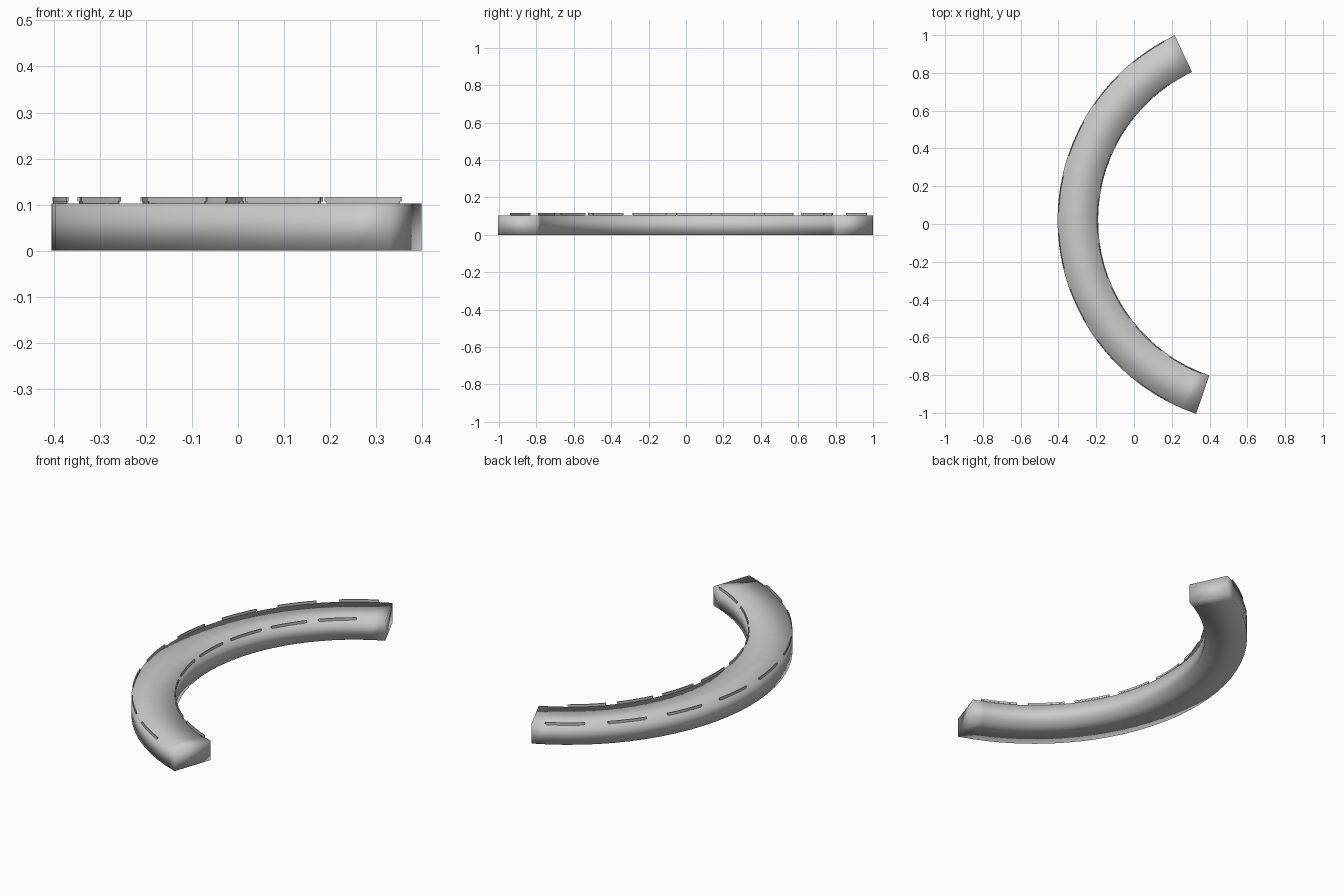
import bpy, bmesh
from math import radians, cos, sin

if "Cube" in bpy.data.objects:
    bpy.data.objects.remove(bpy.data.objects["Cube"])

CX, CY = 0.678, 0.02      # centre of the arc
R_OUT, R_IN = 1.083, 0.868


def arc_block(name, r0, r1, z0, z1, a0, a1, steps, smooth=False, color=None):
    """Rectangular section swept along an arc, closed at both ends."""
    bm = bmesh.new()
    rings = []
    for i in range(steps + 1):
        a = radians(a0 + (a1 - a0) * i / steps)
        rings.append([bm.verts.new((CX + r * cos(a), CY + r * sin(a), z))
                      for r, z in ((r0, z0), (r1, z0), (r1, z1), (r0, z1))])
    for p, q in zip(rings, rings[1:]):
        for k in range(4):
            n = (k + 1) % 4
            bm.faces.new((p[k], p[n], q[n], q[k]))
    bm.faces.new(rings[0])
    bm.faces.new(rings[-1])
    bmesh.ops.recalc_face_normals(bm, faces=bm.faces)
    for f in bm.faces:
        f.smooth = smooth
    me = bpy.data.meshes.new(name)
    bm.to_mesh(me)
    bm.free()
    ob = bpy.data.objects.new(name, me)
    bpy.context.collection.objects.link(ob)
    if color:
        me.materials.append(color)
    return ob


pale = bpy.data.materials.new("pale_strip")
pale.diffuse_color = (0.95, 0.95, 0.95, 1)
pale.use_nodes = True
pale.node_tree.nodes["Principled BSDF"].inputs["Base Color"].default_value = pale.diffuse_color

# Curved main body, smooth all round
arc_block("curved_body", R_IN, R_OUT, 0, 0.103, 115.3, 251.2, 32, smooth=True)

# Rows of short edge strips, each on a thin foot
W = 0.005
rows = (("outer", R_OUT - W - 0.001, 118.8, 16.2, 10.3),
        ("inner", R_IN + 0.001, 124.6, 15.9, 12.3))
for side, r, start, pitch, length in rows:
    for i in range(8):
        a = start + i * pitch
        arc_block(f"{side}_strip_foot_{i}", r + 0.001, r + W - 0.001,
                  0.102, 0.107, a + 0.3, a + length - 0.3, 4)
        arc_block(f"{side}_strip_{i}", r, r + W, 0.107, 0.117,
                  a, a + length, 4, color=pale)
